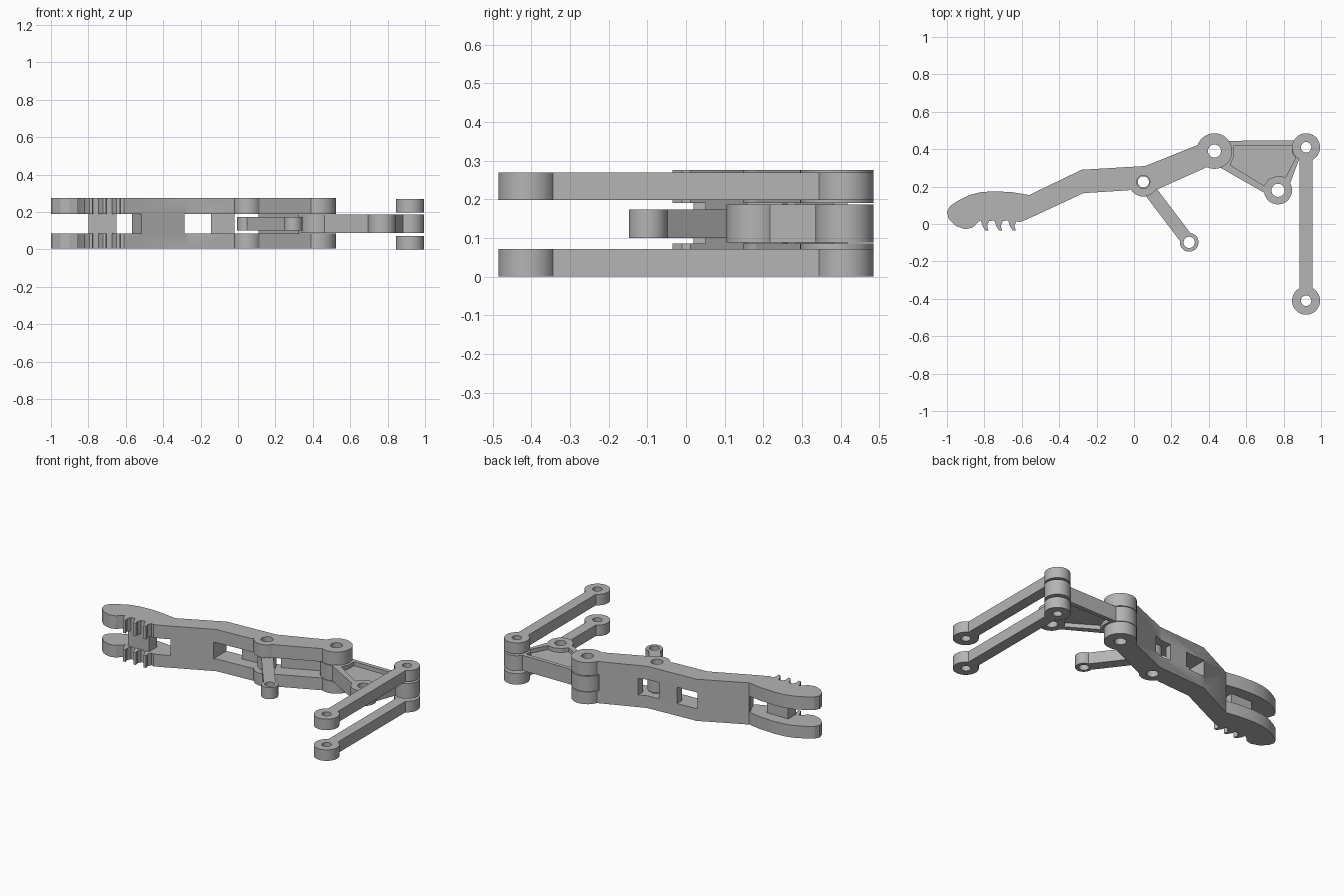
import bpy, bmesh
from math import sin, cos, radians, degrees, atan2, asin, hypot

cube = bpy.data.objects.get("Cube")
if cube:
    bpy.data.objects.remove(cube, do_unlink=True)

GREY = (0.46, 0.46, 0.46, 1)
mat = bpy.data.materials.new("plain grey")
mat.use_nodes = True
mat.diffuse_color = GREY
mat.node_tree.nodes["Principled BSDF"].inputs["Base Color"].default_value = GREY


def arc(c, r, a0, a1, n=40):
    """Points on an arc, angles in degrees."""
    angles = [radians(a0 + (a1 - a0) * i / n) for i in range(n + 1)]
    return [(c[0] + r * cos(a), c[1] + r * sin(a)) for a in angles]


def circle(c, r):
    return arc(c, r, 0, 360, 48)[:-1]


def extrude(name, loops, z0, z1):
    """Solid from an outline followed by its holes, between two heights."""
    curve = bpy.data.curves.new(name, "CURVE")
    curve.dimensions = "2D"
    curve.fill_mode = "BOTH"
    curve.extrude = (z1 - z0) / 2
    for loop in loops:
        spline = curve.splines.new("POLY")
        spline.points.add(len(loop) - 1)
        for p, (x, y) in zip(spline.points, loop):
            p.co = (x, y, 0, 1)
        spline.use_cyclic_u = True
    temp = bpy.data.objects.new(name + "_profile", curve)
    bpy.context.collection.objects.link(temp)
    bpy.context.view_layer.update()
    mesh = bpy.data.meshes.new_from_object(
        temp.evaluated_get(bpy.context.evaluated_depsgraph_get()))
    bpy.data.objects.remove(temp, do_unlink=True)
    bm = bmesh.new()
    bm.from_mesh(mesh)
    bmesh.ops.translate(bm, verts=bm.verts, vec=(0, 0, (z0 + z1) / 2))
    bmesh.ops.remove_doubles(bm, verts=bm.verts, dist=1e-5)
    bmesh.ops.recalc_face_normals(bm, faces=bm.faces)
    bm.to_mesh(mesh)
    bm.free()
    mesh.materials.clear()
    mesh.materials.append(mat)
    obj = bpy.data.objects.new(name, mesh)
    bpy.context.collection.objects.link(obj)
    return obj


def cut(obj, outline, z0, z1):
    """Remove an extruded outline from a solid."""
    cutter = extrude("cutter", [outline], z0, z1)
    cutter.hide_render = True
    mod = obj.modifiers.new("cut", "BOOLEAN")
    mod.operation = "DIFFERENCE"
    mod.solver = "EXACT"
    mod.object = cutter
    bpy.context.view_layer.objects.active = obj
    bpy.ops.object.modifier_apply(modifier=mod.name)
    bpy.data.objects.remove(cutter, do_unlink=True)


def link(name, a, b, ra, rb, width, hole, z0, z1):
    """Bar with a drilled round eye at each end."""
    t = degrees(atan2(b[1] - a[1], b[0] - a[0]))
    ta, tb = (degrees(asin(width / 2 / r)) for r in (ra, rb))
    outline = arc(a, ra, t + ta, t + 360 - ta) + arc(b, rb, t - 180 + tb, t + 180 - tb)
    return extrude(name, [outline, circle(a, hole), circle(b, hole)], z0, z1)


def rect(x0, x1, y0, y1):
    return [(x0, y0), (x1, y0), (x1, y1), (x0, y1)]


PIVOT, HUB, LUG, ROD = (0.05, 0.225), (0.43, 0.39), (0.77, 0.18), (0.92, 0.41)
SLOT = (0.085, 0.19)
parts = []

# Main arm: grip outline with three hooked teeth, pivot boss and hub
outline = arc(HUB, 0.095, -115, 160)
outline += [(0.06, 0.31), (-0.28, 0.29), (-0.56, 0.155), (-0.65, 0.17), (-0.75, 0.175),
            (-0.82, 0.17), (-0.88, 0.155), (-0.94, 0.125), (-0.985, 0.095), (-1.0, 0.065),
            (-0.99, 0.025), (-0.95, -0.012), (-0.9, -0.028), (-0.86, -0.018), (-0.84, 0.005)]
for i in range(3):
    x = -0.82 + 0.073 * i
    outline += [(x, 0.02), (x + 0.01, -0.01), (x + 0.025, -0.035),
                (x + 0.042, -0.035), (x + 0.035, -0.01), (x + 0.045, 0.015)]
outline += [(-0.61, 0.01), (-0.55, 0.035), (-0.27, 0.165), (-0.03, 0.18)]
outline += arc(PIVOT, 0.078, 210, 325, 20)
arm = extrude("main_arm", [outline, circle(PIVOT, 0.035), circle(HUB, 0.035)], 0.006, 0.275)

# Slots: open grip end, front channel, hub clearance and two rear windows
cut(arm, [(-1.1, -0.13), (-0.43, -0.13), (-0.62, 0.27), (-1.1, 0.27)], *SLOT)
cut(arm, [(-0.285, 0.1), (0.3, 0.1), (0.6, 0.2), (0.6, 0.6), (0.335, 0.6),
          (0.335, 0.385), (0.08, 0.27), (-0.145, 0.25), (-0.285, 0.25)], *SLOT)
cut(arm, circle(HUB, 0.105), *SLOT)
cut(arm, rect(-0.285, -0.145, 0.2, 0.4), *SLOT)
cut(arm, rect(-0.02, 0.11, 0.2, 0.4), *SLOT)
parts.append(arm)

# Spacer block joining the two grip plates
parts.append(extrude("grip_spacer", [rect(-0.8, -0.65, 0.02, 0.1)], 0.08, 0.195))

# Triangular rocker: rim with three eyes, and a thin web in its pocket
pocket = [(0.535, 0.42), (0.845, 0.42), (0.845, 0.375), (0.865, 0.355), (0.81, 0.25),
          (0.77, 0.258), (0.72, 0.24), (0.695, 0.205), (0.515, 0.315), (0.535, 0.36)]
rim = arc(HUB, 0.095, 35, 290) + arc(LUG, 0.075, 190, 390) + arc(ROD, 0.075, 240, 510)
holes = [circle(HUB, 0.035), circle(LUG, 0.035), circle(ROD, 0.028)]
parts.append(extrude("rocker_rim", [rim, pocket] + holes, 0.088, 0.186))
parts.append(extrude("rocker_web", [pocket], 0.115, 0.16))

# Short link hanging from the arm pivot
parts.append(link("short_link", PIVOT, (0.295, -0.098), 0.055, 0.05, 0.07, 0.03, 0.1, 0.174))

# Matching pair of long rods
for name, z in (("lower_rod", 0.0), ("upper_rod", 0.198)):
    parts.append(link(name, ROD, (0.92, -0.41), 0.075, 0.075, 0.07, 0.028, z, z + 0.071))

# Smooth the round surfaces, keep edges sharp
for obj in bpy.context.view_layer.objects:
    obj.select_set(obj in parts)
bpy.context.view_layer.objects.active = arm
bpy.ops.object.shade_smooth_by_angle(angle=radians(25))
